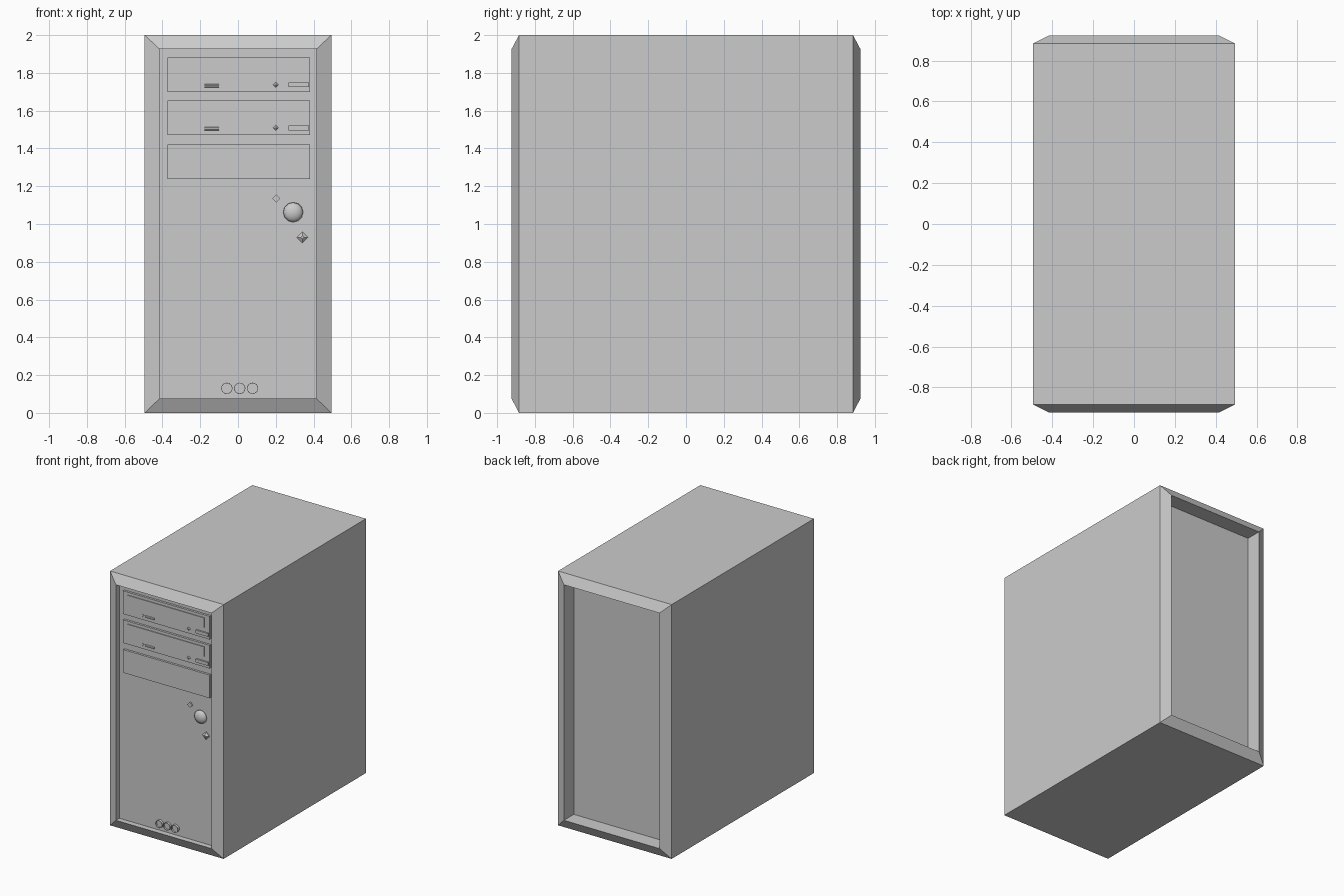
import bpy, bmesh
from mathutils import Matrix, Vector

if "Cube" in bpy.data.objects:
    bpy.data.objects.remove(bpy.data.objects["Cube"])

PANEL = -0.88      # front panel plane
BAY = -0.897       # drive bay face plane


def finish(name, bm, smooth=False):
    bmesh.ops.recalc_face_normals(bm, faces=bm.faces)
    me = bpy.data.meshes.new(name)
    bm.to_mesh(me)
    bm.free()
    for p in me.polygons:
        p.use_smooth = smooth
    ob = bpy.data.objects.new(name, me)
    bpy.context.collection.objects.link(ob)
    return ob


def box(name, x0, x1, z0, z1, front, back):
    bm = bmesh.new()
    m = Matrix.Translation(((x0 + x1) / 2, (front + back) / 2, (z0 + z1) / 2))
    m = m @ Matrix.Diagonal((x1 - x0, back - front, z1 - z0, 1))
    bmesh.ops.create_cube(bm, size=1, matrix=m)
    return finish(name, bm)


def lathe(name, x, z, y, profile, sides, smooth=False):
    """Profile of (radius, forward distance) revolved about a front-to-back axis."""
    bm = bmesh.new()
    rings = []
    for r, d in profile:
        ring = [bm.verts.new(Vector((x, y - d, z)) +
                Matrix.Rotation(6.2831853 * i / sides, 3, 'Y') @ Vector((r, 0, 0)))
                for i in range(sides)]
        rings.append(ring)
    for a, b in zip(rings, rings[1:]):
        for i in range(sides):
            j = (i + 1) % sides
            bm.faces.new((a[i], a[j], b[j], b[i]))
    bm.faces.new(rings[0])
    bm.faces.new(rings[-1])
    bmesh.ops.remove_doubles(bm, verts=bm.verts, dist=1e-5)
    return finish(name, bm, smooth)


# Case: rectangles lofted front to back, with chamfered rims and sunken ends
OUT, IN = (0.494, 0.0, 2.0), (0.416, 0.075, 1.927)
sections = [(IN, PANEL), (IN, -0.923), (OUT, -0.884),
            (OUT, 0.884), (IN, 0.923), (IN, 0.80)]
bm = bmesh.new()
loops = [[bm.verts.new((x, y, z)) for x, z in ((-w, lo), (w, lo), (w, hi), (-w, hi))]
         for (w, lo, hi), y in sections]
for a, b in zip(loops, loops[1:]):
    for i in range(4):
        j = (i + 1) % 4
        bm.faces.new((a[i], a[j], b[j], b[i]))
bm.faces.new(loops[0])
bm.faces.new(loops[-1])
finish("case", bm)

# Drive bays, the upper two with tray, button, slot and lights
for n, top in enumerate((1.882, 1.654, 1.42)):
    box(f"drive_bay_{n + 1}", -0.372, 0.38, top - 0.182, top, BAY, PANEL + 0.01)
    if n == 2:
        continue
    zc = top - 0.147
    box(f"tray_door_{n + 1}", -0.335, 0.335, top - 0.1, top - 0.022, BAY - 0.006, BAY + 0.005)
    box(f"eject_button_{n + 1}", 0.267, 0.375, zc - 0.011, zc + 0.014, BAY - 0.012, BAY + 0.005)
    lathe(f"headphone_jack_{n + 1}", -0.204, zc, BAY + 0.003, [(0.015, 0), (0.015, 0.007)], 4)
    lathe(f"drive_light_{n + 1}", 0.2, zc + 0.002, BAY + 0.003,
          [(0.014, 0), (0.014, 0.006), (0.005, 0.012)], 4)
    # Volume wheel: a thin roller lying along x
    bm = bmesh.new()
    m = Matrix.Translation((-0.138, BAY, zc - 0.003)) @ Matrix.Rotation(1.5707963, 4, 'Y')
    bmesh.ops.create_cone(bm, cap_ends=True, segments=8, radius1=0.009, radius2=0.009,
                          depth=0.077, matrix=m)
    finish(f"volume_wheel_{n + 1}", bm)

# Power controls
lathe("power_light", 0.203, 1.135, PANEL + 0.005, [(0.022, 0), (0.022, 0.015)], 4)
lathe("power_button", 0.292, 1.062, PANEL,
      [(0.053, 0), (0.05, 0.01), (0.038, 0.02), (0.02, 0.027), (0, 0.029)], 12, True)
lathe("reset_button", 0.341, 0.929, PANEL,
      [(0.03, 0), (0.03, 0.006), (0.008, 0.02)], 4)

# Front sockets: short tubes with shallow wells
for i in range(3):
    lathe(f"front_socket_{i + 1}", -0.059 + 0.068 * i, 0.13, PANEL + 0.005,
          [(0.03, 0), (0.03, 0.025), (0.027, 0.025), (0.027, 0.012)], 16)
